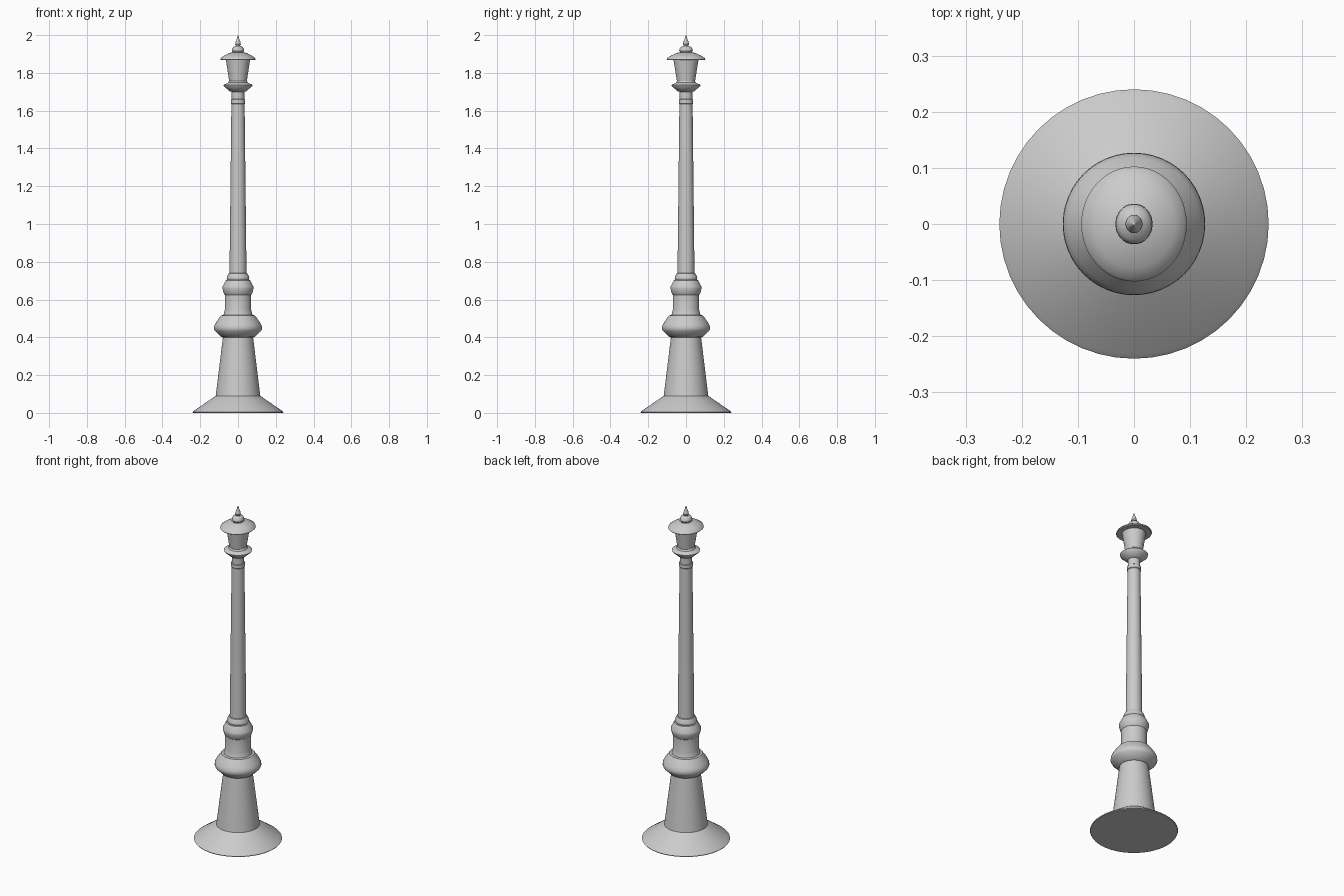
import bpy, bmesh
from math import cos, sin, tau, radians


def lathe(name, profile, sides=48, y_scale=1.0):
    """Spin (radius, z) points around z; radius 0 closes the end to a point."""
    bm = bmesh.new()
    rings = []
    for r, z in profile:
        if r == 0:
            rings.append([bm.verts.new((0, 0, z))])
        else:
            rings.append([bm.verts.new((r * cos(tau * i / sides),
                                        r * y_scale * sin(tau * i / sides), z))
                          for i in range(sides)])
    for a, b in zip(rings, rings[1:]):
        for i in range(sides):
            j = (i + 1) % sides
            if len(a) == 1:
                bm.faces.new((a[0], b[j], b[i]))
            elif len(b) == 1:
                bm.faces.new((a[i], a[j], b[0]))
            else:
                bm.faces.new((a[i], a[j], b[j], b[i]))
    mesh = bpy.data.meshes.new(name)
    bm.to_mesh(mesh)
    bm.free()
    ob = bpy.data.objects.new(name, mesh)
    bpy.context.collection.objects.link(ob)
    bpy.ops.object.select_all(action='DESELECT')
    ob.select_set(True)
    bpy.context.view_layer.objects.active = ob
    bpy.ops.object.shade_smooth_by_angle(angle=radians(30))
    return ob


# flared foot and tapered pedestal
lathe("foot", [(0, 0), (0.238, 0), (0.24, 0.004), (0.232, 0.012), (0.118, 0.09)])
lathe("pedestal", [(0.118, 0.09), (0.08, 0.40)])

# large bulging collar
lathe("lower_collar", [(0.08, 0.40), (0.09, 0.403), (0.122, 0.434), (0.127, 0.445),
                       (0.126, 0.46), (0.118, 0.476), (0.093, 0.512), (0.09, 0.516),
                       (0.077, 0.518), (0.074, 0.53)])

# drum with the smaller collar above it
lathe("drum", [(0.074, 0.53), (0.07, 0.545), (0.07, 0.625)])
lathe("upper_collar", [(0.07, 0.625), (0.074, 0.63), (0.083, 0.66), (0.082, 0.668),
                       (0.067, 0.697), (0.064, 0.702), (0.057, 0.704), (0.06, 0.712),
                       (0.058, 0.722), (0.05, 0.738), (0.045, 0.74)])

# slender post and neck rings
lathe("post", [(0.045, 0.74), (0.035, 1.635)])
lathe("neck", [(0.035, 1.635), (0.038, 1.638), (0.038, 1.658), (0.034, 1.661),
               (0.034, 1.70)])

# dish under the lantern
lathe("lantern_dish", [(0.034, 1.70), (0.045, 1.703), (0.075, 1.73), (0.077, 1.736),
                       (0.073, 1.739), (0.052, 1.748), (0.047, 1.758)])

# lantern body, slightly oval roof and finial
lathe("lantern_body", [(0.047, 1.758), (0.048, 1.765), (0.064, 1.868)], y_scale=1.03)
lathe("roof", [(0.062, 1.868), (0.09, 1.868), (0.094, 1.872), (0.09, 1.880),
               (0.072, 1.892), (0.049, 1.904), (0.032, 1.909)], y_scale=1.09)
lathe("finial_ball", [(0.028, 1.909), (0.033, 1.917), (0.032, 1.926), (0.026, 1.936),
                      (0.014, 1.943)], y_scale=1.09)
lathe("finial_spike", [(0.01, 1.942), (0.015, 1.952), (0.013, 1.962), (0.007, 1.978),
                       (0.003, 1.994), (0, 2.0)], 24, 1.09)
